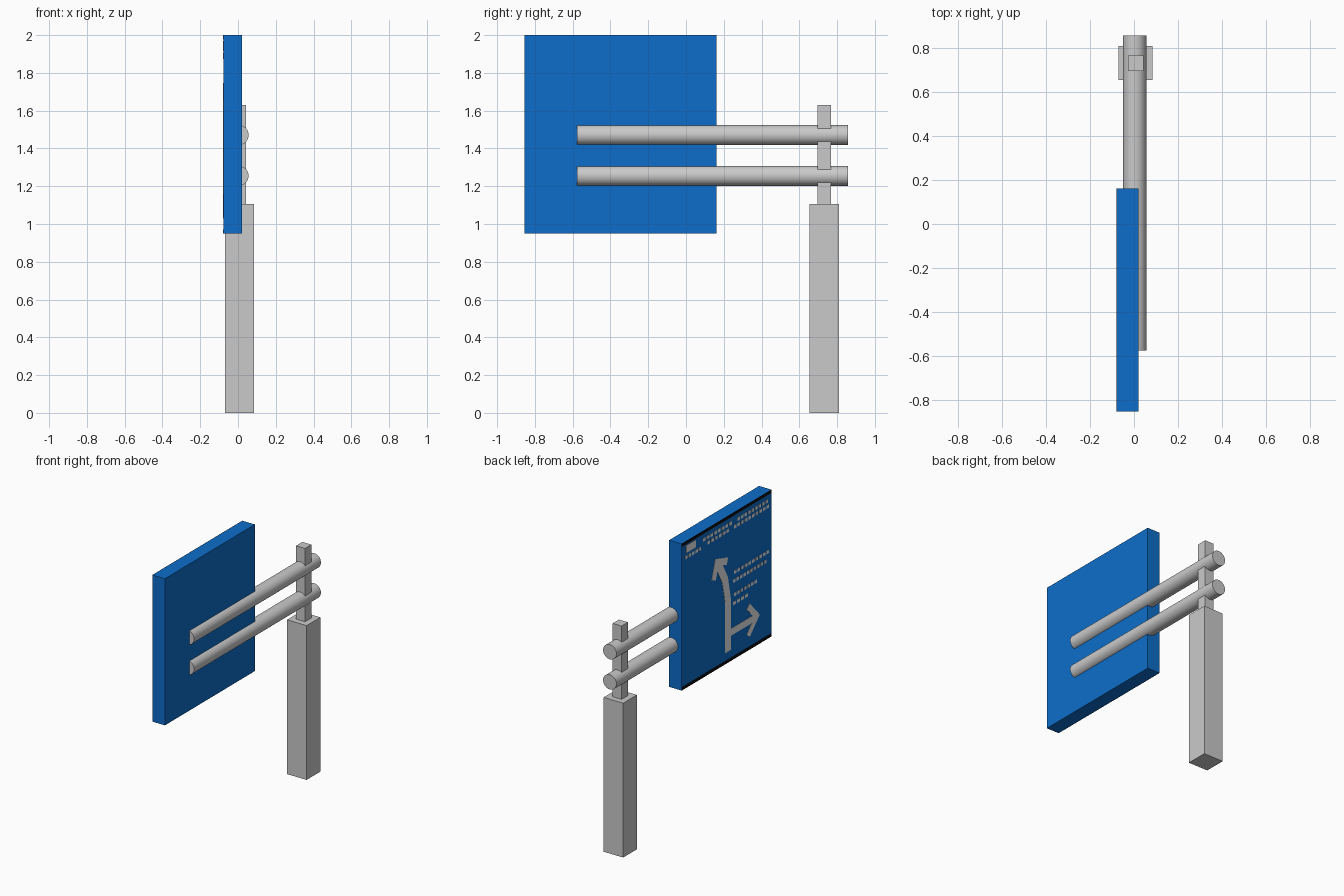
import bpy
import bmesh
from math import pi
from mathutils import Vector

cube = bpy.data.objects.get("Cube")
if cube:
    bpy.data.objects.remove(cube, do_unlink=True)


def material(name, rgb, rough=0.6):
    m = bpy.data.materials.new(name)
    m.use_nodes = True
    m.diffuse_color = (*rgb, 1)
    bsdf = m.node_tree.nodes["Principled BSDF"]
    bsdf.inputs["Base Color"].default_value = (*rgb, 1)
    bsdf.inputs["Roughness"].default_value = rough
    return m


GREY = material("light grey metal", (0.59, 0.59, 0.59))
BLUE = material("sign blue", (0.004, 0.153, 0.59))
WHITE = material("sign white", (0.8, 0.8, 0.8))
BLACK = material("edge black", (0.004, 0.004, 0.004))


def box(name, lo, hi, mat):
    lo, hi = Vector(lo), Vector(hi)
    bpy.ops.mesh.primitive_cube_add(size=1, location=(lo + hi) / 2)
    ob = bpy.context.object
    ob.name = name
    ob.scale = hi - lo
    bpy.ops.object.transform_apply(location=False, rotation=False, scale=True)
    ob.data.materials.append(mat)
    return ob


def pipe(name, x, z, y0, y1, r):
    bpy.ops.mesh.primitive_cylinder_add(vertices=32, radius=r, depth=y1 - y0,
                                        location=(x, (y0 + y1) / 2, z),
                                        rotation=(pi / 2, 0, 0))
    ob = bpy.context.object
    ob.name = name
    ob.data.materials.append(GREY)
    bpy.ops.object.shade_smooth_by_angle()


# Sign panel extents; the painted face looks towards -x
FACE, BACK = -0.078, 0.02
Y0, Y1, Z0, Z1 = -0.855, 0.162, 0.95, 2.0
PLATE = 0.002


def stroke(name, points, width):
    """Thin mitred ribbon lying on the painted face, points given as (y, z)."""
    pts = [Vector(p) for p in points]
    bm = bmesh.new()
    rows = []
    for i, p in enumerate(pts):
        a = (p - pts[i - 1]).normalized() if i else None
        b = (pts[i + 1] - p).normalized() if i < len(pts) - 1 else None
        a, b = a or b, b or a
        na, nb = Vector((-a.y, a.x)), Vector((-b.y, b.x))
        n = (na + nb).normalized()
        n *= width / 2 / max(n.dot(na), 0.4)
        rows.append([bm.verts.new((FACE - PLATE, *q)) for q in (p + n, p - n)])
    for (a, b), (c, d) in zip(rows, rows[1:]):
        bm.faces.new((a, b, d, c))
    bmesh.ops.recalc_face_normals(bm, faces=bm.faces)
    ext = bmesh.ops.extrude_face_region(bm, geom=bm.faces[:])
    moved = [v for v in ext["geom"] if isinstance(v, bmesh.types.BMVert)]
    bmesh.ops.translate(bm, verts=moved, vec=(PLATE, 0, 0))
    bmesh.ops.recalc_face_normals(bm, faces=bm.faces)
    me = bpy.data.meshes.new(name)
    bm.to_mesh(me)
    bm.free()
    me.materials.append(WHITE)
    bpy.context.collection.objects.link(bpy.data.objects.new(name, me))


# Support: square base post, slim upper post, two crossing pipes
box("base_post", (-0.07, 0.655, 0), (0.085, 0.81, 1.105), GREY)
box("upper_post", (-0.028, 0.697, 1.105), (0.043, 0.768, 1.63), GREY)
pipe("upper_pipe", 0.003, 1.471, -0.577, 0.858, 0.053)
pipe("lower_pipe", 0.003, 1.255, -0.577, 0.858, 0.053)

# Sign panel with dark bands along the top and bottom of its painted face
box("sign_panel", (FACE, Y0, Z0), (BACK, Y1, Z1), BLUE)
for name, z in (("top_band", Z1 - 0.022), ("bottom_band", Z0)):
    box(name, (FACE - PLATE, Y0, z), (FACE, Y1, z + 0.022), BLACK)

# Direction arrows: main route bending ahead, and a side branch
stroke("main_arrow_stem", [(-0.36, 1.03), (-0.36, 1.40), (-0.33, 1.55), (-0.25, 1.70)], 0.065)
stroke("main_arrow_head", [(-0.20, 1.60), (-0.235, 1.715), (-0.355, 1.68)], 0.05)
stroke("branch_arrow_stem", [(-0.36, 1.155), (-0.67, 1.155)], 0.05)
stroke("branch_arrow_head", [(-0.59, 1.265), (-0.69, 1.158), (-0.59, 1.055)], 0.045)

# Plain dashed rows filling the information areas: start y, end y, height
rows = [(-0.08, -0.42, 1.935), (-0.47, -0.83, 1.935),
        (0.12, -0.07, 1.885), (-0.13, -0.39, 1.895), (-0.43, -0.84, 1.895),
        (-0.43, -0.84, 1.57), (-0.42, -0.81, 1.51),
        (-0.43, -0.70, 1.41), (-0.42, -0.60, 1.35)]
for i, (start, end, z) in enumerate(rows):
    count = round((start - end) / 0.04)
    step = (start - end) / count
    for k in range(count):
        y = start - k * step
        box(f"info_dash_{i}_{k}", (FACE - PLATE, y - step * 0.65, z - 0.012),
            (FACE, y, z + 0.012), WHITE)

# Small square symbol in the upper corner
box("corner_square", (FACE - PLATE, 0.0, 1.915), (FACE, 0.11, 1.968), WHITE)
